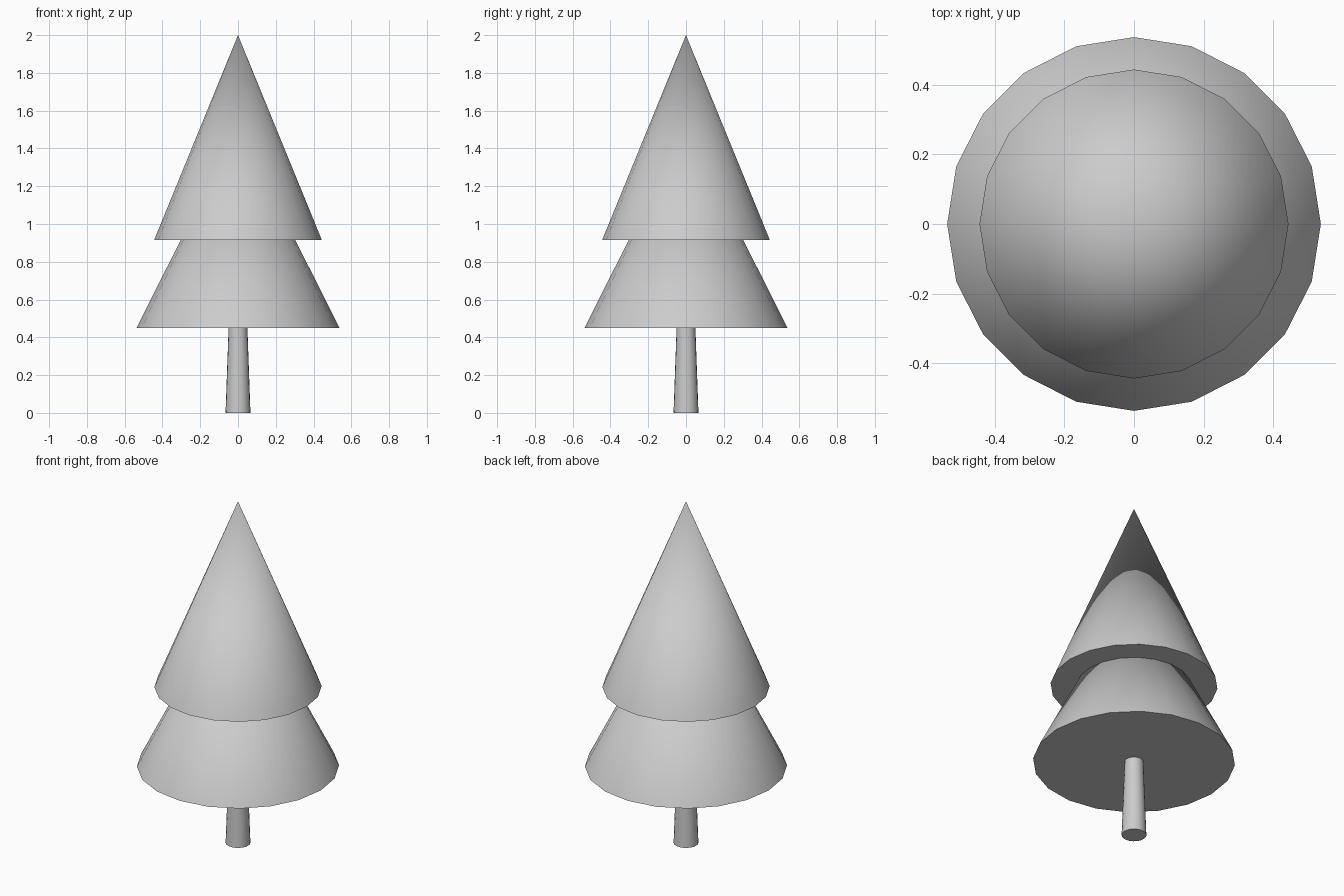
import bpy
import math

if "Cube" in bpy.data.objects:
    bpy.data.objects.remove(bpy.data.objects["Cube"])


def tier(name, r_bottom, r_top, z_bottom, z_top, sides=20):
    bpy.ops.mesh.primitive_cone_add(
        vertices=sides, radius1=r_bottom, radius2=r_top,
        depth=z_top - z_bottom, location=(0, 0, (z_bottom + z_top) / 2))
    obj = bpy.context.object
    obj.name = name
    bpy.ops.object.shade_smooth_by_angle(angle=math.radians(40))
    return obj


# Tapered trunk, running a little way into the foliage
tier("trunk", 0.066, 0.048, 0.0, 0.5)

# Two stacked foliage cones; the lower tip is hidden in the upper one
tier("lower_foliage", 0.537, 0.0, 0.45, 1.52)
tier("upper_foliage", 0.444, 0.0, 0.915, 2.0)
